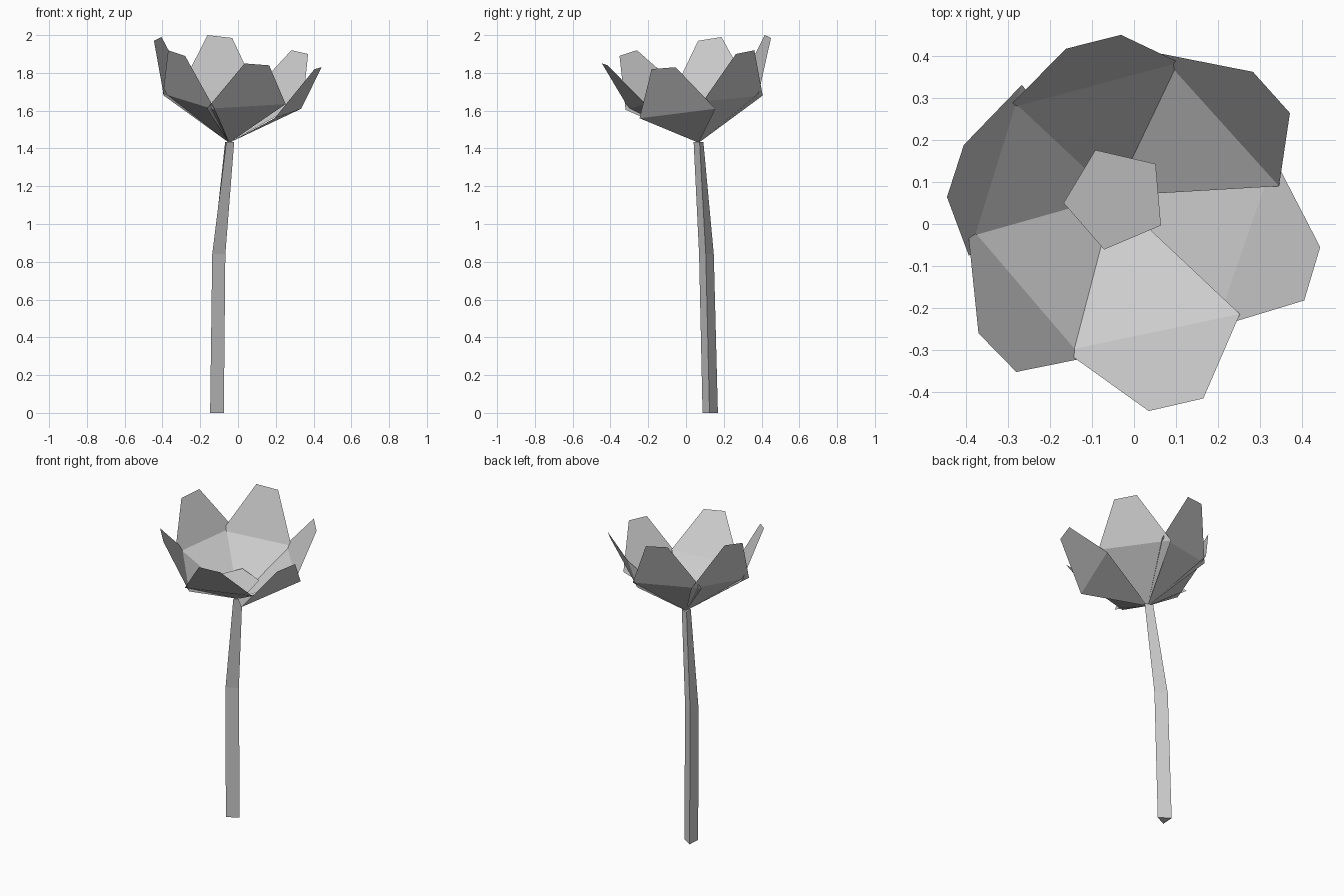
import bpy
import math
from mathutils import Vector

cube = bpy.data.objects.get("Cube")
if cube:
    bpy.data.objects.remove(cube, do_unlink=True)

GREY = 0.6
grey = bpy.data.materials.new("plain grey")
grey.use_nodes = True
grey.diffuse_color = (GREY, GREY, GREY, 1)
grey.node_tree.nodes["Principled BSDF"].inputs["Base Color"].default_value = (GREY, GREY, GREY, 1)


def add_part(name, verts, faces):
    """Create a flat-shaded mesh object."""
    mesh = bpy.data.meshes.new(name)
    mesh.from_pydata([tuple(v) for v in verts], [], faces)
    mesh.materials.append(grey)
    mesh.update()
    part = bpy.data.objects.new(name, mesh)
    bpy.context.collection.objects.link(part)
    return part


def ring(center, radius, sides, turn):
    """Points of a regular polygon lying level around a centre."""
    points = []
    for i in range(sides):
        angle = math.radians(turn) + math.tau * i / sides
        points.append(Vector(center) + radius * Vector((math.cos(angle), math.sin(angle), 0)))
    return points


# Stem: a bent, tapering three-sided tube
SIDES = 3
sections = [
    ((-0.122, 0.127, 0), 0.047, -3),
    ((-0.112, 0.107, 0.84), 0.045, -3),
    ((-0.05, 0.068, 1.435), 0.03, 7),
]
stem_points = []
for center, radius, turn in sections:
    stem_points += ring(center, radius, SIDES, turn)
stem_faces = [tuple(reversed(range(SIDES)))]
for level in range(len(sections) - 1):
    for i in range(SIDES):
        a = level * SIDES + i
        b = level * SIDES + (i + 1) % SIDES
        stem_faces.append((a, b, b + SIDES, a + SIDES))
last = len(stem_points) - SIDES
stem_faces.append(tuple(range(last, last + SIDES)))
add_part("stem", stem_points, stem_faces)

# Petals: a triangle rising from the stem, folded into an upright tip.
# Each lists first fold corner, second fold corner, second tip, first tip.
petal_root = (-0.047, 0.067, 1.43)
petals = {
    "front": [(-.165, -.302, 1.61), (.252, -.214, 1.635), (.165, -.415, 1.84), (.035, -.445, 1.85)],
    "left": [(.194, -.246, 1.56), (.334, .156, 1.61), (.443, -.055, 1.83), (.405, -.182, 1.82)],
    "back_left": [(.345, .09, 1.65), (.06, .406, 1.68), (.283, .362, 1.92), (.371, .264, 1.9)],
    "back": [(.108, .384, 1.69), (-.303, .274, 1.72), (-.162, .417, 2), (-.031, .45, 1.985)],
    "right": [(-.267, .331, 1.73), (-.393, -.075, 1.68), (-.445, .064, 1.97), (-.405, .188, 1.99)],
    "front_right": [(-.397, .002, 1.69), (-.122, -.32, 1.605), (-.28, -.352, 1.89), (-.37, -.26, 1.92)],
}
for place, outline in petals.items():
    add_part(place + "_petal", [petal_root] + outline, [(0, 2, 1), (1, 2, 3, 4)])

# Flower centre: a five-sided plate, tilted with the cup of petals
middle = Vector((-0.043, 0.061, 1.545))
disc = ring(middle, 0.125, 5, 41)
for point in disc:
    offset = point - middle
    point.z += 0.16 * offset.y - 0.14 * offset.x
add_part("flower_centre", disc, [tuple(range(5))])
